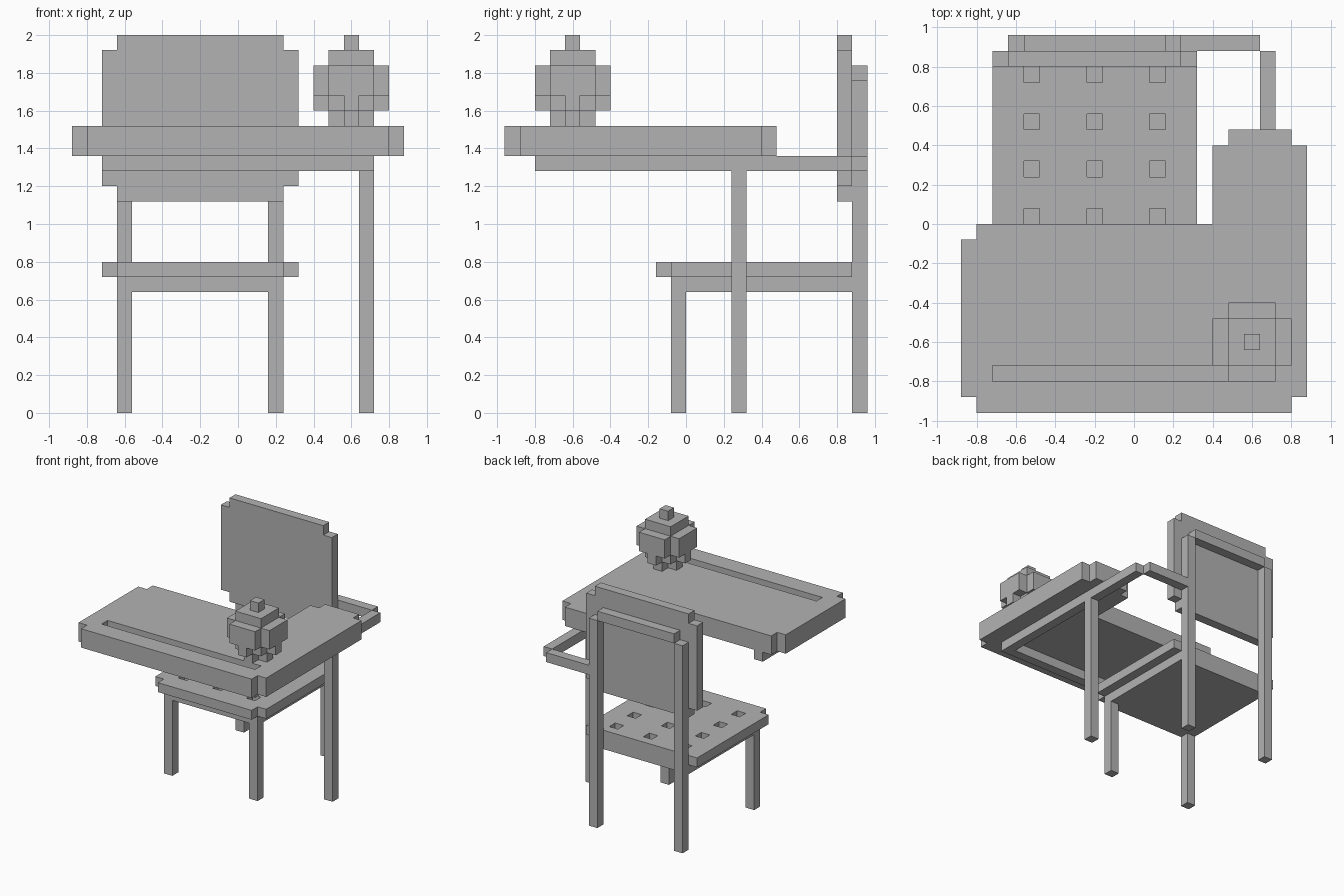
import bpy, bmesh

U = 0.08  # one block; all sizes below are counted in blocks

cube = bpy.data.objects.get("Cube")
if cube:
    bpy.data.objects.remove(cube, do_unlink=True)

grey = bpy.data.materials.new("plain_grey")
grey.use_nodes = True
GREY = (0.45, 0.45, 0.45, 1)
grey.diffuse_color = GREY
grey.node_tree.nodes["Principled BSDF"].inputs["Base Color"].default_value = GREY


def make(name, bm):
    bmesh.ops.recalc_face_normals(bm, faces=bm.faces)
    mesh = bpy.data.meshes.new(name)
    bm.to_mesh(mesh)
    bm.free()
    mesh.materials.append(grey)
    obj = bpy.data.objects.new(name, mesh)
    bpy.context.collection.objects.link(obj)
    return obj


def add_prism(bm, outline, z0, z1):
    base = bm.faces.new([bm.verts.new((x * U, y * U, z0 * U)) for x, y in outline])
    top = bmesh.ops.extrude_face_region(bm, geom=[base], use_keep_orig=True)["geom"]
    verts = [g for g in top if isinstance(g, bmesh.types.BMVert)]
    bmesh.ops.translate(bm, vec=(0, 0, (z1 - z0) * U), verts=verts)


def prism(name, outline, z0, z1):
    bm = bmesh.new()
    add_prism(bm, outline, z0, z1)
    return make(name, bm)


def boxes(name, *ranges):
    """One object from boxes given as (x0, x1, y0, y1, z0, z1)."""
    bm = bmesh.new()
    for x0, x1, y0, y1, z0, z1 in ranges:
        add_prism(bm, [(x0, y0), (x1, y0), (x1, y1), (x0, y1)], z0, z1)
    return make(name, bm)


def cut(target, cutter):
    cutter.hide_render = True
    mod = target.modifiers.new("cut", "BOOLEAN")
    mod.operation = "DIFFERENCE"
    mod.solver = "EXACT"
    mod.object = cutter
    bpy.context.view_layer.objects.active = target
    bpy.ops.object.modifier_apply(modifier=mod.name)
    bpy.data.objects.remove(cutter, do_unlink=True)


# Desk top with arm rest, stepped corners and pencil groove
desk = prism("desk_top", [
    (-10, -12), (10, -12), (10, -11), (11, -11), (11, 5), (10, 5), (10, 6),
    (6, 6), (6, 5), (5, 5), (5, 0), (-10, 0), (-10, -1), (-11, -1),
    (-11, -11), (-10, -11)], 17, 19)
cut(desk, boxes("groove_cutter", (-9, 9, -10, -9, 18, 20)))

# Rails that carry the desk and join the chair back
boxes("desk_front_rail", (-8, 8, -10, -9, 16, 17))
boxes("desk_left_rail", (8, 9, -10, 11, 16, 17))
boxes("desk_right_rail", (-9, -8, -10, 0, 16, 17))
boxes("desk_back_arm", (3, 8, 11, 12, 16, 17))
boxes("desk_leg", (8, 9, 3, 4, 0, 16))

# Seat with a grid of square dimples, on a solid base
seat = prism("seat", [(-8, -2), (3, -2), (3, -1), (4, -1), (4, 11),
                      (-9, 11), (-9, -1), (-8, -1)], 9, 10)
dimples = [(x, x + 1, y, y + 1, 9, 11) for x in (-7, -3, 1) for y in (0, 3, 6, 9)]
cut(seat, boxes("dimple_cutter", *dimples))
boxes("seat_base", (-8, 3, -1, 11, 8, 9))

# Chair legs and back posts
for side, x in (("right", -8), ("left", 2)):
    boxes(side + "_front_leg", (x, x + 1, -1, 0, 0, 8))
    boxes(side + "_back_post", (x, x + 1, 11, 12, 0, 22))
boxes("back_top_bar", (-7, 2, 11, 12, 22, 23))

# Backrest panel with stepped corners
boxes("backrest", (-9, 4, 10, 11, 15, 24), (-8, 3, 10, 11, 14, 15),
      (-8, 3, 10, 11, 24, 25))


# Blocky apple on the desk
def cross(long, short):
    cx, cy = 7.5, -7.5
    quarter = [(long, -short), (long, short), (short, short)]
    points = []
    for _ in range(4):
        points += quarter
        quarter = [(-y, x) for x, y in quarter]
    return [(cx + x, cy + y) for x, y in points]


prism("apple_body", cross(2.5, 1.5), 21, 23)
boxes("apple_shoulder", (6, 9, -9, -6, 23, 24))
boxes("apple_stem", (7, 8, -8, -7, 24, 25))
boxes("apple_lower_body", (6, 9, -9, -6, 20, 21),
      (5, 6, -8, -7, 20, 21), (9, 10, -8, -7, 20, 21),
      (7, 8, -10, -9, 20, 21), (7, 8, -6, -5, 20, 21))
prism("apple_foot", cross(1.5, 0.5), 19, 20)
